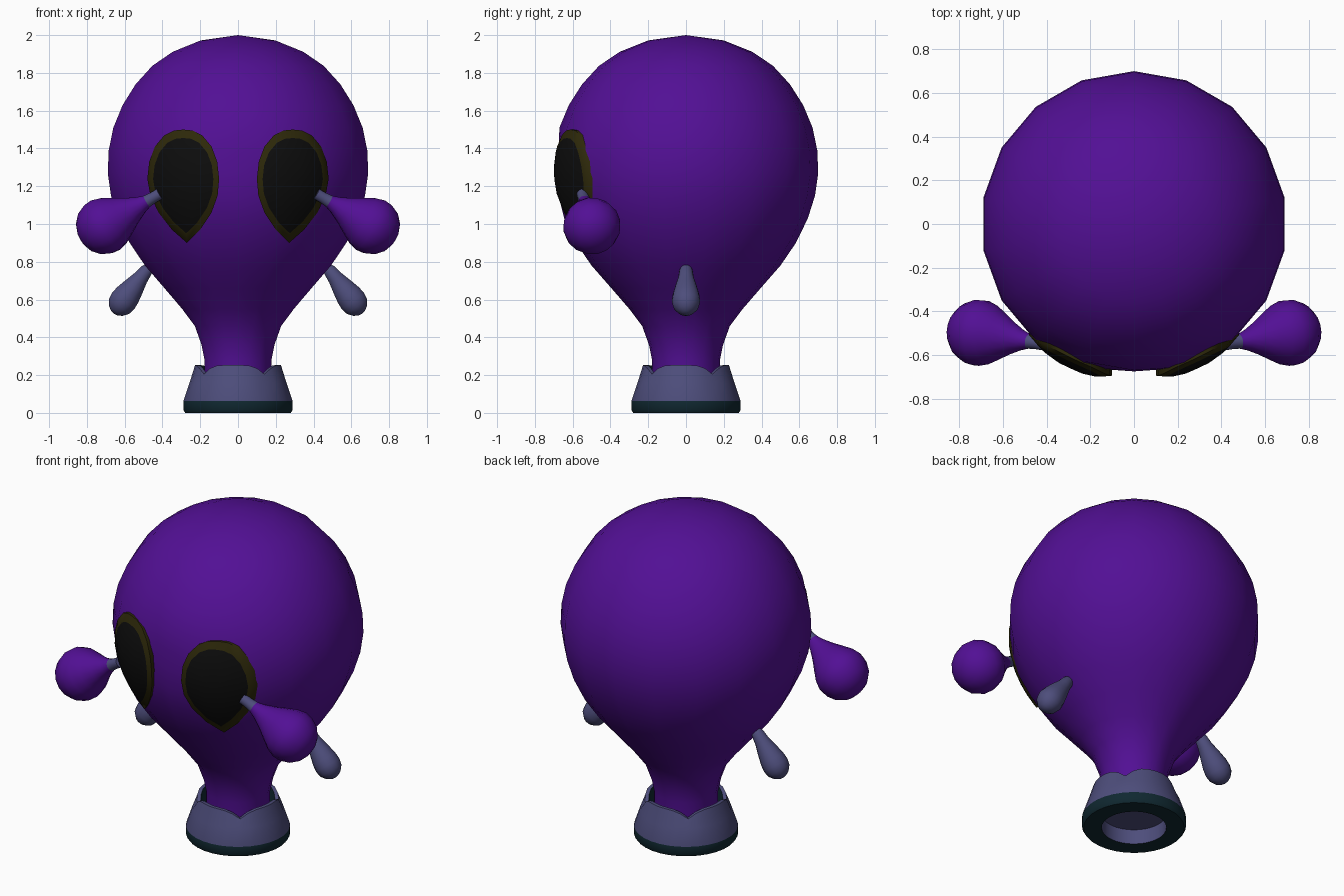
import bpy, bmesh, math
from mathutils import Vector

if "Cube" in bpy.data.objects:
    bpy.data.objects.remove(bpy.data.objects["Cube"])


def material(name, rgb):
    m = bpy.data.materials.new(name)
    m.diffuse_color = (*rgb, 1)
    m.use_nodes = True
    m.node_tree.nodes["Principled BSDF"].inputs["Base Color"].default_value = m.diffuse_color
    return m


PURPLE = material("deep purple", (0.085, 0.005, 0.30))
SLATE = material("slate blue", (0.075, 0.075, 0.20))
TEAL = material("dark teal", (0.005, 0.021, 0.030))
OLIVE = material("dark olive", (0.027, 0.022, 0.003))
BLACK = material("near black", (0.004, 0.004, 0.004))


def finish(bm, name, mats, angle=50):
    bmesh.ops.recalc_face_normals(bm, faces=bm.faces[:])
    me = bpy.data.meshes.new(name)
    bm.to_mesh(me)
    bm.free()
    ob = bpy.data.objects.new(name, me)
    bpy.context.collection.objects.link(ob)
    for m in mats:
        me.materials.append(m)
    bpy.ops.object.select_all(action='DESELECT')
    ob.select_set(True)
    bpy.context.view_layer.objects.active = ob
    bpy.ops.object.shade_smooth_by_angle(angle=math.radians(angle))
    return ob


def lathe(name, profile, mats, seg=18, origin=(0, 0, 0), axis=(0, 0, 1),
          start=90, ring_mat=None, height=None, angle=50):
    """Revolve (radius, distance) points round an axis."""
    bm = bmesh.new()
    rot = Vector((0, 0, 1)).rotation_difference(Vector(axis))
    rings = []
    for r, h in profile:
        if r == 0:
            v = bm.verts.new(Vector(origin) + rot @ Vector((0, 0, h)))
            rings.append([v] * seg)
            continue
        ring = []
        for i in range(seg):
            a = math.radians(start + 360 * i / seg)
            z = height(i, h) if height else h
            p = Vector((r * math.cos(a), r * math.sin(a), z))
            ring.append(bm.verts.new(Vector(origin) + rot @ p))
        rings.append(ring)
    for k in range(len(rings) - 1):
        a, b = rings[k], rings[k + 1]
        for i in range(seg):
            j = (i + 1) % seg
            quad = list(dict.fromkeys((a[i], a[j], b[j], b[i])))
            f = bm.faces.new(quad)
            f.material_index = ring_mat[k] if ring_mat else 0
    return finish(bm, name, mats, angle)


# Bulbous head narrowing to a neck, slightly flattened at the front
BODY = [(0, 2.0), (.20, 1.972), (.35, 1.912), (.46, 1.838), (.55, 1.74),
        (.62, 1.63), (.67, 1.51), (.695, 1.39), (.70, 1.27), (.683, 1.15),
        (.645, 1.03), (.582, .90), (.50, .78), (.395, .66), (.30, .55),
        (.232, .46), (.196, .36), (.18, .28), (.18, .12)]
body = lathe("head_and_neck", BODY, [PURPLE])
for v in body.data.vertices:
    v.co.y = max(v.co.y, -.675)


def radius_at(z):
    for (r0, z0), (r1, z1) in zip(BODY, BODY[1:]):
        if z1 <= z <= z0:
            return r0 + (r1 - r0) * (z0 - z) / (z0 - z1)
    return .18


# Hollow boot collar with four notches in the upper edge
def notch(i, h):
    if h < .2:
        return h
    d = min(i % 8, 8 - i % 8)
    return h - (.048, .018, .003, 0, 0)[d]


lathe("boot_collar",
      [(0, .09), (.18, .09), (.18, .0), (.28, .0), (.29, .015), (.29, .062),
       (.257, .16), (.228, .253), (.207, .253), (.2, .13), (.17, .13)],
      [SLATE, TEAL], seg=32, start=-52, height=notch, angle=35,
      ring_mat=[0, 0, 1, 1, 1, 0, 0, 0, 1, 1])

# Teardrop eyes wrapped on the head: olive rim, domed black lens
HALF = [(0, 1.5), (.05, 1.495), (.10, 1.47), (.15, 1.41), (.18, 1.33),
        (.19, 1.24), (.178, 1.15), (.14, 1.06), (.075, .97), (0, .90)]
OUTLINE = HALF + [(-x, z) for x, z in HALF[-2:0:-1]]


def eye(side, name):
    bm = bmesh.new()

    def point(x, z, scale, lift):
        zz = 1.22 + (z - 1.22) * scale
        xx = .29 + x * scale - max(0, 1.22 - zz) * .06
        y = -math.sqrt(radius_at(zz) ** 2 - xx * xx) - lift
        return bm.verts.new((side * xx, y, zz))

    steps = [(1, -.03), (1, .006), (.84, .014), (.65, .022), (.35, .027)]
    rings = [[point(x, z, s, l) for x, z in OUTLINE] for s, l in steps]
    n = len(OUTLINE)
    for k in range(len(rings) - 1):
        for i in range(n):
            j = (i + 1) % n
            f = bm.faces.new((rings[k][i], rings[k][j],
                              rings[k + 1][j], rings[k + 1][i]))
            f.material_index = 0 if k < 2 else 1
    mid = point(0, 1.22, 0, .029)
    for i in range(n):
        f = bm.faces.new((rings[-1][i], rings[-1][(i + 1) % n], mid))
        f.material_index = 1
    ob = finish(bm, name, [OLIVE, BLACK])
    # the open shell must face forwards
    if sum(p.normal.y * p.area for p in ob.data.polygons) > 0:
        ob.data.flip_normals()


ARM = [(0, -.03), (.03, -.03), (.03, .01), (.034, .05), (.048, .09),
       (.075, .145), (.110, .205), (.138, .255), (.153, .305), (.148, .35),
       (.125, .40), (.085, .437), (.04, .455), (0, .459)]
DROP = [(0, -.03), (.022, -.025), (.035, 0), (.042, .05), (.058, .11),
        (.071, .165), (.075, .205), (.068, .24), (.045, .27), (.02, .284),
        (0, .287)]

for side, label in ((1, "right"), (-1, "left")):
    eye(side, label + "_eye")
    # Club arm with a slate tip where it meets the eye
    lathe(label + "_club_arm", ARM, [PURPLE, SLATE], seg=16,
          origin=(side * .44, -.545, 1.145), axis=(side * .26, .045, -.15),
          ring_mat=[1, 1, 1] + [0] * 10)
    # Hanging side drop
    lathe(label + "_side_drop", DROP, [SLATE], seg=14,
          origin=(side * .485, 0, .755), axis=(side * .125, 0, -.165))
